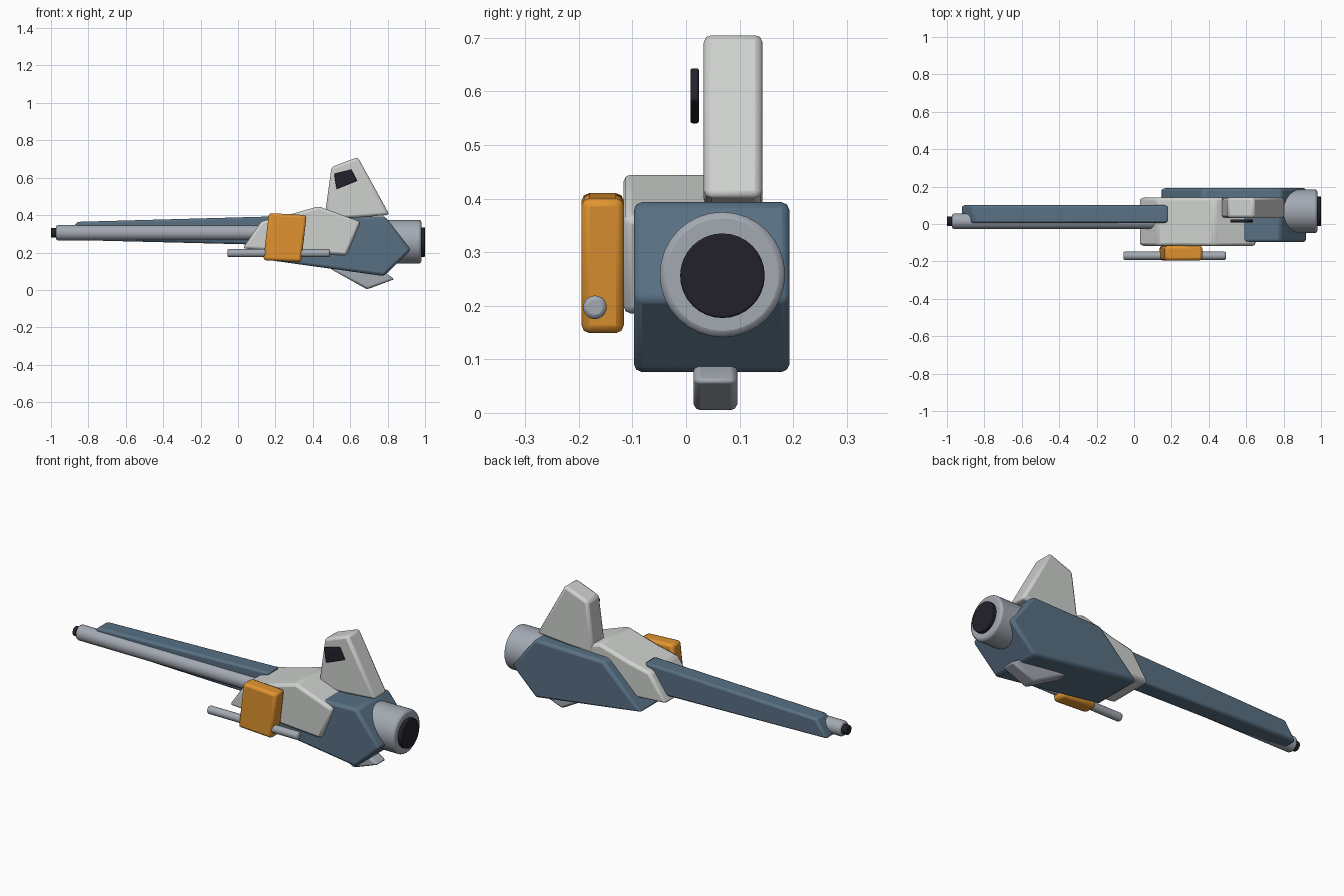
import bpy, bmesh, math
from mathutils import Matrix

if "Cube" in bpy.data.objects:
    bpy.data.objects.remove(bpy.data.objects["Cube"])


def material(name, rgb):
    """Flat material from display (sRGB) values."""
    m = bpy.data.materials.new(name)
    lin = [c / 12.92 if c <= 0.04045 else ((c + 0.055) / 1.055) ** 2.4 for c in rgb]
    m.diffuse_color = (*lin, 1)
    m.use_nodes = True
    m.node_tree.nodes["Principled BSDF"].inputs["Base Color"].default_value = m.diffuse_color
    return m


WHITE = material("off_white", (0.81, 0.82, 0.81))
METAL = material("grey_metal", (0.64, 0.665, 0.70))
BLUE = material("slate_blue", (0.345, 0.44, 0.515))
ORANGE = material("orange", (0.88, 0.58, 0.19))
DARK = material("near_black", (0.135, 0.13, 0.17))


def finish(name, bm, mat, bevel):
    bmesh.ops.recalc_face_normals(bm, faces=bm.faces)
    mesh = bpy.data.meshes.new(name)
    bm.to_mesh(mesh)
    bm.free()
    mesh.materials.append(mat)
    ob = bpy.data.objects.new(name, mesh)
    bpy.context.collection.objects.link(ob)
    mod = ob.modifiers.new("rounded_edges", 'BEVEL')
    mod.width = bevel
    mod.segments = 2
    mod.limit_method = 'ANGLE'
    mod.angle_limit = math.radians(30)
    bpy.ops.object.select_all(action='DESELECT')
    ob.select_set(True)
    bpy.context.view_layer.objects.active = ob
    bpy.ops.object.shade_smooth_by_angle(angle=math.radians(30))
    return ob


def slab(name, profile, y0, y1, mat, bevel=0.015):
    """Side profile (x, z) extruded from y0 to y1."""
    bm = bmesh.new()
    face = bm.faces.new([bm.verts.new((x, y0, z)) for x, z in profile])
    ext = bmesh.ops.extrude_face_region(bm, geom=[face])
    verts = [v for v in ext["geom"] if isinstance(v, bmesh.types.BMVert)]
    bmesh.ops.translate(bm, verts=verts, vec=(0, y1 - y0, 0))
    return finish(name, bm, mat, bevel)


def tube(name, x0, x1, y, z, r, mat, bevel=0.01, sides=32):
    """Cylinder lying along x."""
    bm = bmesh.new()
    place = Matrix.Translation(((x0 + x1) / 2, y, z)) @ Matrix.Rotation(math.pi / 2, 4, 'Y')
    bmesh.ops.create_cone(bm, cap_ends=True, segments=sides, radius1=r, radius2=r,
                          depth=x1 - x0, matrix=place)
    return finish(name, bm, mat, bevel)


# Hull
slab("rear_hull", [(0.14, 0.163), (0.78, 0.074), (0.925, 0.215), (0.785, 0.394), (0.37, 0.385)],
     -0.097, 0.193, BLUE)
slab("upper_hull", [(0.025, 0.222), (0.58, 0.184), (0.655, 0.365), (0.43, 0.447), (0.25, 0.395),
                    (0.125, 0.368)], -0.117, 0.141, WHITE)

# Long nose and barrel
slab("nose_boom", [(-0.925, 0.268), (0.08, 0.243), (0.185, 0.393), (-0.86, 0.364)],
     0.005, 0.101, BLUE, 0.012)
tube("barrel", -0.973, 0.15, 0.015, 0.306, 0.041, METAL)
tube("barrel_tip", -1.0, -0.96, 0.015, 0.306, 0.026, DARK, 0.004, 24)

# Tail fin, its window and the keel
slab("tail_fin", [(0.462, 0.38), (0.50, 0.657), (0.64, 0.71), (0.81, 0.402), (0.62, 0.385)],
     0.033, 0.143, WHITE)
slab("fin_window", [(0.527, 0.539), (0.637, 0.583), (0.606, 0.644), (0.514, 0.621)],
     0.008, 0.024, DARK, 0.004)
slab("keel", [(0.49, 0.115), (0.69, 0.003), (0.838, 0.058), (0.785, 0.092)],
     0.014, 0.096, METAL, 0.012)

# Engine
tube("thruster", 0.70, 0.98, 0.068, 0.258, 0.117, METAL, 0.012)
tube("thruster_nozzle", 0.96, 1.0, 0.068, 0.256, 0.079, DARK, 0.004)

# Side pod with its slim gun
slab("side_pod", [(0.135, 0.159), (0.338, 0.148), (0.367, 0.40), (0.165, 0.411)],
     -0.195, -0.116, ORANGE)
tube("side_gun", -0.057, 0.492, -0.17, 0.197, 0.022, METAL, 0.008, 20)
